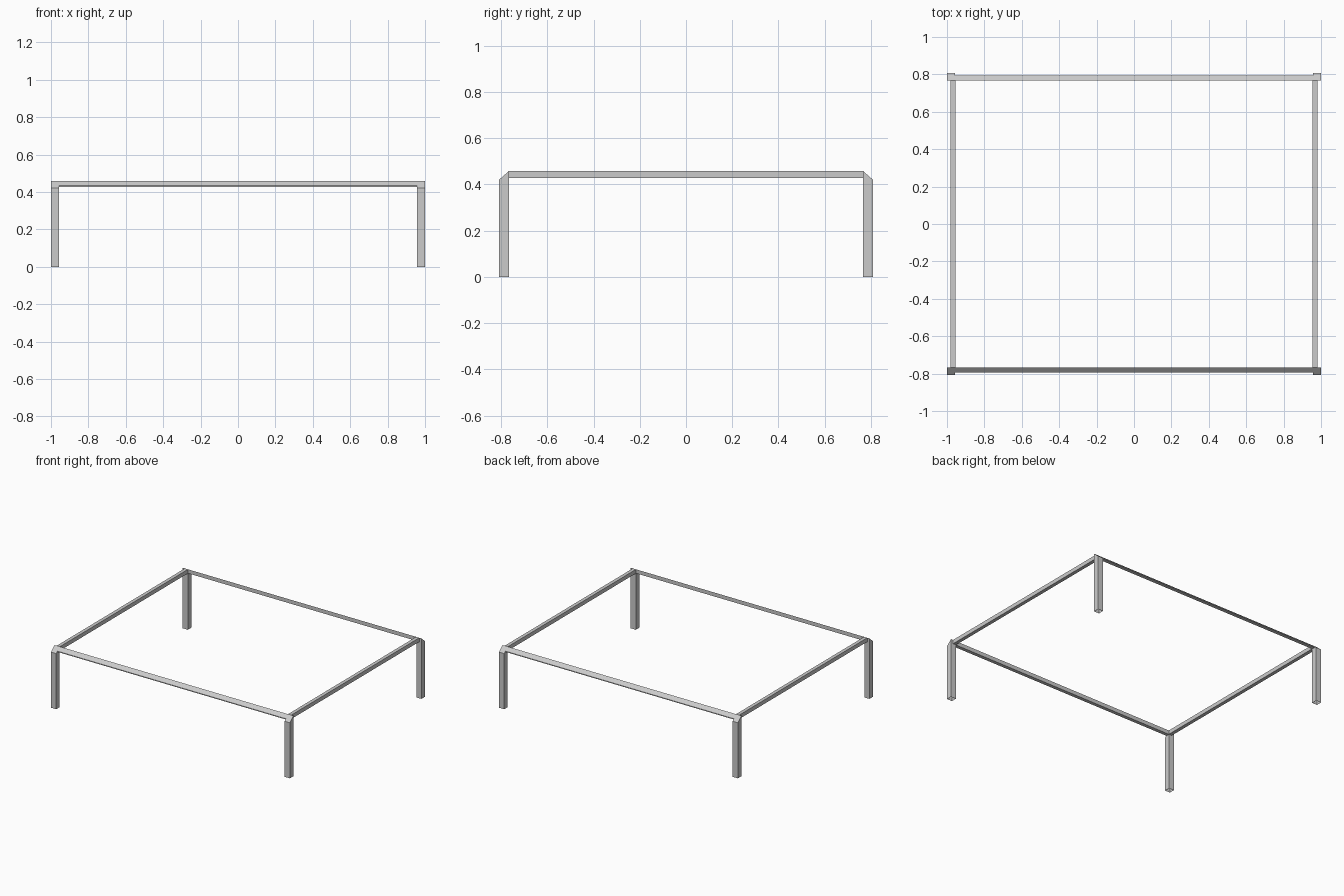
import bpy, bmesh
from mathutils import Vector

if "Cube" in bpy.data.objects:
    bpy.data.objects.remove(bpy.data.objects["Cube"])

TOP, LOW = 0.458, 0.428        # rail top and underside
XI, XO = 0.957, 1.0            # leg inner / outer x
YI, YO = 0.766, 0.808          # leg inner / outer y


def prism(name, profile, start, sweep, open_ends=False, drop_bottom=False):
    """Extrude a closed profile of points along the sweep vector."""
    bm = bmesh.new()
    face = bm.faces.new([bm.verts.new(Vector(p) + Vector(start)) for p in profile])
    out = bmesh.ops.extrude_face_region(bm, geom=[face], use_keep_orig=True)
    moved = [g for g in out["geom"] if isinstance(g, bmesh.types.BMVert)]
    bmesh.ops.translate(bm, vec=sweep, verts=moved)
    bmesh.ops.recalc_face_normals(bm, faces=bm.faces)
    if drop_bottom:
        low = [f for f in bm.faces if all(v.co.z < 1e-4 for v in f.verts)]
        bmesh.ops.delete(bm, geom=low, context='FACES_ONLY')
    me = bpy.data.meshes.new(name)
    bm.to_mesh(me)
    bm.free()
    ob = bpy.data.objects.new(name, me)
    bpy.context.collection.objects.link(ob)
    return ob


for sy, yname in ((-1, "front"), (1, "back")):
    # Legs: open tubes with a top cut sloping down to the outside
    for sx, xname in ((-1, "left"), (1, "right")):
        side = [(0, sy * YI, 0), (0, sy * YO, 0), (0, sy * YO, 0.421), (0, sy * YI, TOP)]
        prism(f"{yname}_{xname}_leg", side, (sx * XI, 0, 0),
              (sx * (XO - XI), 0, 0), drop_bottom=True)
    # Long rails: sloped outer face flush with the leg tops
    rail = [(0, sy * YI, LOW), (0, sy * YI, TOP),
            (0, sy * 0.793, 0.434), (0, sy * 0.793, LOW)]
    prism(f"{yname}_rail", rail, (-XI, 0, 0), (2 * XI, 0, 0))

# Side rails: square bars between the legs
for sx, xname in ((-1, "left"), (1, "right")):
    bar = [(sx * x, 0, z) for x, z in ((0.955, LOW), (0.982, LOW), (0.982, TOP), (0.955, TOP))]
    prism(f"{xname}_rail", bar, (0, -YI, 0), (0, 2 * YI, 0))
